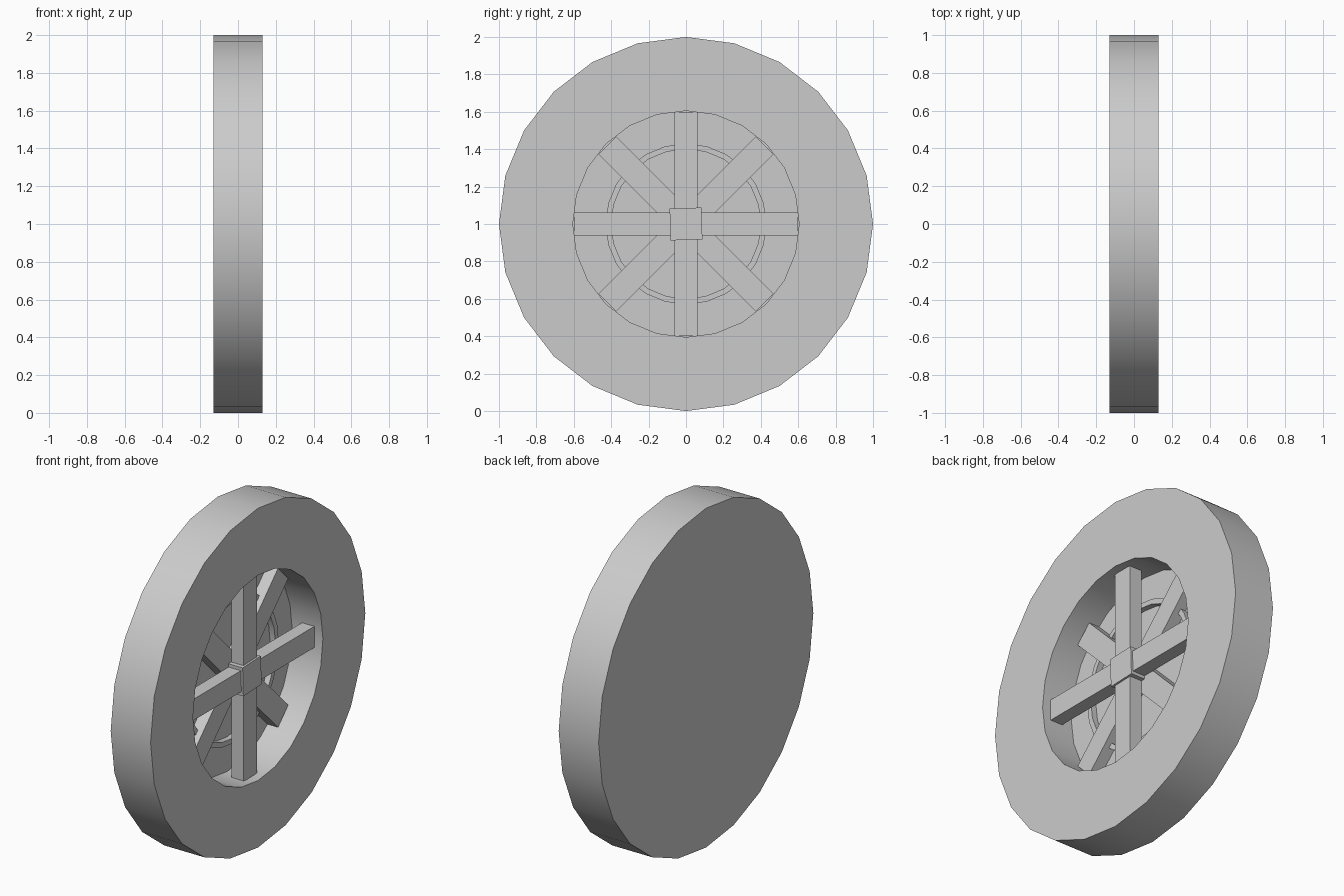
import bpy, bmesh
from math import sin, cos, pi, radians

if "Cube" in bpy.data.objects:
    bpy.data.objects.remove(bpy.data.objects["Cube"])

N = 24  # sides of the wheel

def spin_profile(name, profile, closed):
    # Revolve (radius, x) points around the wheel axle
    bm = bmesh.new()
    rings = []
    for r, x in profile:
        if r == 0:
            rings.append([bm.verts.new((x, 0, 1))] * N)
        else:
            rings.append([bm.verts.new((x, r * sin(2*pi*i/N), 1 + r * cos(2*pi*i/N)))
                          for i in range(N)])
    pairs = list(zip(rings, rings[1:]))
    if closed:
        pairs.append((rings[-1], rings[0]))
    for a, b in pairs:
        for i in range(N):
            j = (i + 1) % N
            bm.faces.new(dict.fromkeys((a[i], a[j], b[j], b[i])))
    bmesh.ops.dissolve_limit(bm, angle_limit=0.01, verts=bm.verts, edges=bm.edges)
    bmesh.ops.recalc_face_normals(bm, faces=bm.faces)
    me = bpy.data.meshes.new(name)
    bm.to_mesh(me)
    bm.free()
    ob = bpy.data.objects.new(name, me)
    bpy.context.collection.objects.link(ob)
    bpy.context.view_layer.objects.active = ob
    ob.select_set(True)
    bpy.ops.object.shade_smooth_by_angle(angle=radians(30))
    ob.select_set(False)
    return ob

def bar(name, x0, x1, width, length, angle):
    bpy.ops.mesh.primitive_cube_add(size=1, location=((x0 + x1) / 2, 0, 1),
                                    rotation=(radians(angle), 0, 0))
    ob = bpy.context.object
    ob.name = name
    ob.scale = (x1 - x0, width, length)
    ob.select_set(False)

# Tyre with a closed back and a recessed front
spin_profile("tyre", [(0, -0.13), (1, -0.13), (1, 0.13), (0.605, 0.13),
                      (0.605, -0.07), (0, -0.07)], False)
# Thin ring on the recess floor
spin_profile("inner_ring", [(0.43, -0.075), (0.43, -0.035), (0.40, -0.035), (0.40, -0.075)], True)

# Front cross, rear diagonal spokes and hub
for a in (0, 90):
    bar("front_spoke", 0.0, 0.08, 0.125, 1.2, a)
for a in (45, -45):
    bar("rear_spoke", -0.08, 0.0, 0.135, 1.19, a)
bar("hub", -0.005, 0.092, 0.17, 0.17, 2)
